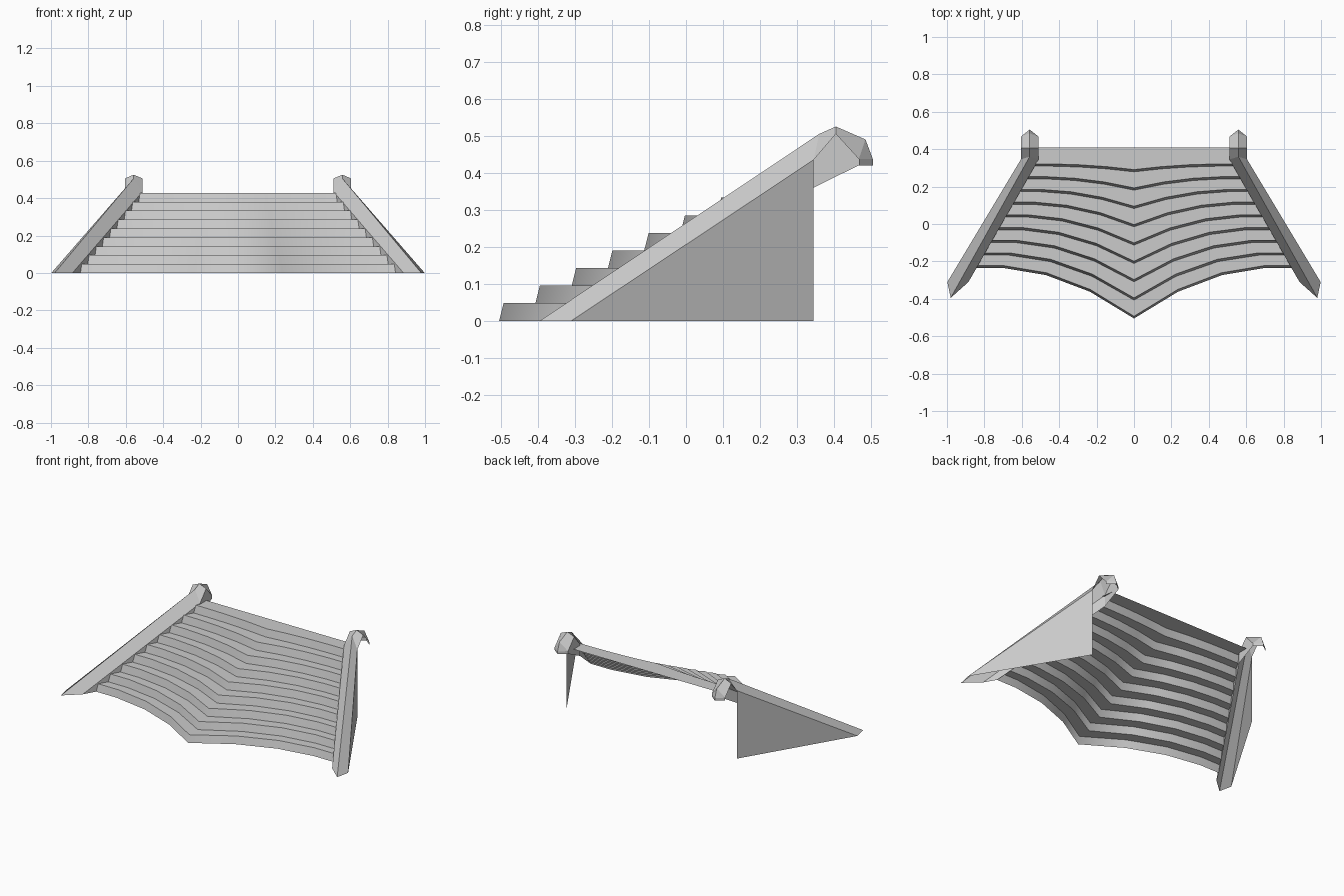
import bpy, bmesh

cube = bpy.data.objects.get("Cube")
if cube:
    bpy.data.objects.remove(cube, do_unlink=True)

# Single stone grey
stone = bpy.data.materials.new("stone_grey")
stone.use_nodes = True
GREY = (0.6, 0.6, 0.6, 1)
stone.diffuse_color = GREY
stone.node_tree.nodes["Principled BSDF"].inputs["Base Color"].default_value = GREY


def build(name, faces, mirror=False):
    """Make an object from a list of polygons, welding shared corners."""
    bm = bmesh.new()
    for face in faces:
        bm.faces.new([bm.verts.new(p) for p in face])
    bmesh.ops.remove_doubles(bm, verts=bm.verts[:], dist=0.0005)
    mesh = bpy.data.meshes.new(name)
    bm.to_mesh(mesh)
    bm.free()
    mesh.materials.append(stone)
    obj = bpy.data.objects.new(name, mesh)
    bpy.context.collection.objects.link(obj)
    if mirror:
        obj.modifiers.new("Mirror", 'MIRROR').use_clip = False
    return obj


def strip(a, b):
    """Quads between two polylines."""
    return [(a[i], a[i + 1], b[i + 1], b[i]) for i in range(len(a) - 1)]


def inner_x(y):
    """Plan line of the rail's inner edge."""
    return 0.885 - 0.375 * (min(y, 0.345) + 0.31) / 0.655


# Stair sheet: nine bowed risers and treads that flatten towards the top
STEPS, RISE = 9, 0.0475
half = [(0, 1), (0.28, 0.47), (0.56, 0.14), (0.83, 0), (1, 0)]
bow = [(-t, d) for t, d in reversed(half[1:])] + half


def row(y, depth, z):
    return [(t * inner_x(y), y - depth * d, z) for t, d in bow]


rows = []
for k in range(STEPS):
    y, depth = -0.235 + 0.068 * k, 0.27 - 0.03 * k
    rows.append(row(y, depth, k * RISE))
    rows.append(row(y + 0.012, depth, (k + 1) * RISE))
rows.append(row(0.41, 0, STEPS * RISE))
stairs = build("stairs", [f for a, b in zip(rows, rows[1:]) for f in strip(a, b)])
bpy.ops.object.select_all(action='DESELECT')
stairs.select_set(True)
bpy.context.view_layer.objects.active = stairs
bpy.ops.object.shade_smooth_by_angle(angle=1.2)

# Rail: folded strip climbing to a hooked end
hook = [(0.345, 0.435), (0.405, 0.505), (0.467, 0.437), (0.467, 0.437), (0.467, 0.42)]
crest = [(0.36, 0.505), (0.405, 0.525), (0.485, 0.49), (0.505, 0.437), (0.505, 0.42)]
outer = [(0.998, -0.31, 0)] + [(0.605, y, z) for y, z in hook]
inner = [(0.885, -0.31, 0)] + [(0.51, y, z) for y, z in hook]
ridge = [(0.98, -0.395, 0)] + [(0.558, y, z) for y, z in crest]


def clean(face):
    """Drop repeated corners."""
    return list(dict.fromkeys(face))


build("rails", [clean(f) for f in strip(outer, ridge) + strip(ridge, inner)], True)

# Outer side panels
build("side_panels", [[outer[0], (0.605, 0.345, 0), outer[1]]], True)

# Inner stringers under the rail's inner edge, closing the step ends
low = (0.51, 0.345, 0.36)
build("stringers", [
    [inner[0], inner[1], low, (inner_x(-0.235), -0.235, 0)],
    clean([inner[1]] + inner[2:] + [low]),
], True)
